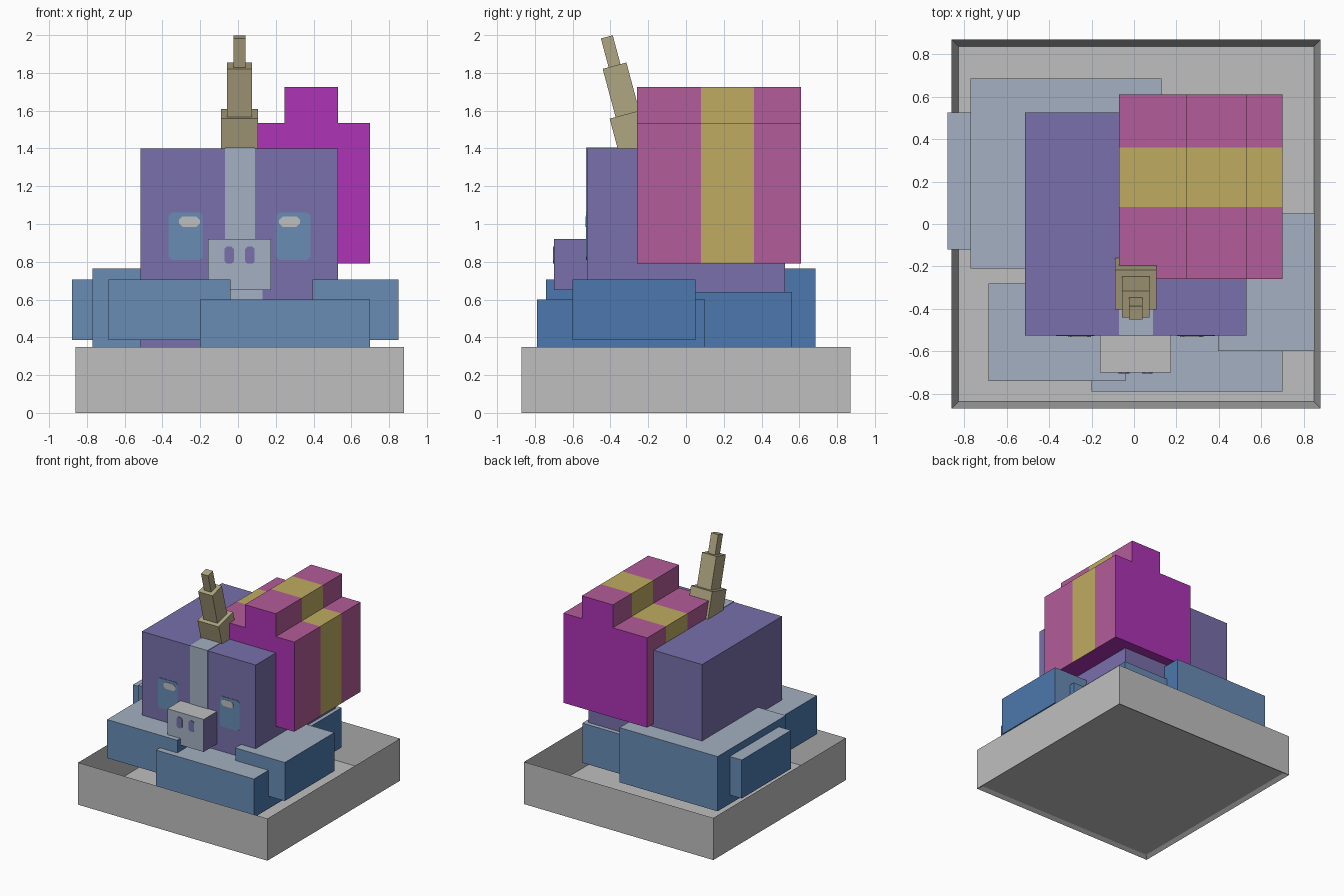
import bpy
import bmesh
from math import radians
from mathutils import Matrix, Vector

if "Cube" in bpy.data.objects:
    bpy.data.objects.remove(bpy.data.objects["Cube"])


def material(name, *srgb):
    rgba = [((c + 0.055) / 1.055) ** 2.4 for c in srgb] + [1]
    mat = bpy.data.materials.new(name)
    mat.use_nodes = True
    mat.diffuse_color = rgba
    bsdf = next(n for n in mat.node_tree.nodes if n.type == "BSDF_PRINCIPLED")
    bsdf.inputs["Base Color"].default_value = rgba
    return mat


GREY = material("stone grey", 0.75, 0.75, 0.75)
PALE = material("pale blue grey", 0.64, 0.69, 0.76)
MID = material("soft blue", 0.41, 0.55, 0.71)
DEEP = material("deep blue", 0.30, 0.47, 0.68)
PURPLE = material("dusty purple", 0.47, 0.44, 0.67)
MAGENTA = material("magenta", 0.68, 0.20, 0.71)
PINK = material("rose pink", 0.70, 0.36, 0.60)
YELLOW = material("mustard yellow", 0.75, 0.67, 0.38)
HORN = material("horn tan", 0.69, 0.65, 0.51)


def finish(bm, name, mats, rule=None):
    bm.normal_update()
    if rule:
        for f in bm.faces:
            f.material_index = rule(f)
    mesh = bpy.data.meshes.new(name)
    bm.to_mesh(mesh)
    bm.free()
    for m in mats:
        mesh.materials.append(m)
    obj = bpy.data.objects.new(name, mesh)
    bpy.context.collection.objects.link(obj)
    return obj


def box_mesh(x, y, z):
    bm = bmesh.new()
    bmesh.ops.create_cube(bm, size=1)
    for v in bm.verts:
        v.co = Vector([r[0] if c < 0 else r[1] for c, r in zip(v.co, (x, y, z))])
    return bm


def box(name, x, y, z, mats, rule=None):
    return finish(box_mesh(x, y, z), name, mats, rule)


def plate(name, x, z, y, mat, cut=0):
    """Thin panel on a front surface, with optional clipped corners."""
    bm = box_mesh(x, (y - 0.004, y + 0.002), z)
    if cut:
        edges = [e for e in bm.edges
                 if abs(e.verts[0].co.y - e.verts[1].co.y) > 0.005]
        bmesh.ops.bevel(bm, geom=edges, offset=cut, segments=1, affect="EDGES")
    return finish(bm, name, [mat])


# Tray: walls with a thin recessed floor
tray = box_mesh((-0.86, 0.88), (-0.87, 0.87), (0, 0.35))
tray.normal_update()
for sign, shift in ((1, -0.32), (-1, 0.02)):
    tray.faces.ensure_lookup_table()
    face = next(f for f in tray.faces if f.normal.z * sign > 0.9)
    bmesh.ops.inset_region(tray, faces=[face], thickness=0.045)
    bmesh.ops.translate(tray, verts=face.verts, vec=(0, 0, shift))
finish(tray, "tray", [GREY])


# Blue blocks: pale tops, soft fronts and backs, deep sides
def block_rule(f):
    return 0 if f.normal.z > 0.5 else 1 if abs(f.normal.y) > 0.5 else 2


blocks = {
    "front_right_block": ((-0.685, -0.04), (-0.74, -0.28), (0.385, 0.705)),
    "front_left_block": ((-0.20, 0.70), (-0.79, 0.10), (0.28, 0.60)),
    "left_block": ((0.395, 0.85), (-0.60, 0.05), (0.385, 0.705)),
    "back_right_block": ((-0.77, 0.13), (-0.21, 0.685), (0.31, 0.765)),
    "right_block": ((-0.88, -0.425), (-0.12, 0.525), (0.385, 0.705)),
    "back_left_block": ((-0.34, 0.56), (-0.34, 0.56), (0.31, 0.64)),
}
for name, dims in blocks.items():
    box(name, *dims, [PALE, MID, DEEP], block_rule)

# Head with a pale blaze
box("head", (-0.515, 0.53), (-0.525, 0.525), (0.35, 1.40), [PURPLE])
plate("blaze_front", (-0.07, 0.09), (0.65, 1.40), -0.525, PALE)
plate("chin_patch", (-0.04, 0.13), (0.55, 0.65), -0.525, PALE)
box("blaze_top", (-0.07, 0.09), (-0.529, -0.28), (1.398, 1.404), [PALE])

# Muzzle: pale front, grey top, purple elsewhere
box("muzzle", (-0.16, 0.175), (-0.70, -0.52), (0.65, 0.92), [PALE, GREY, PURPLE],
    lambda f: 0 if f.normal.y < -0.5 else 1 if f.normal.z > 0.5 else 2)

# Eyes, glints and nostrils, mirrored about the face centre line
MIDLINE = 0.008
for side, s in (("left", 1), ("right", -1)):
    def span(a, b):
        return sorted((MIDLINE + s * a, MIDLINE + s * b))
    plate(side + "_eye", span(0.195, 0.375), (0.81, 1.06), -0.525, MID, 0.015)
    plate(side + "_glint", span(0.21, 0.32), (0.985, 1.04), -0.528, GREY, 0.018)
    plate(side + "_nostril", span(0.03, 0.08), (0.79, 0.88), -0.70, PURPLE, 0.012)

# Leaning three-step horn
lean = Matrix.Translation((MIDLINE, -0.31, 1.583)) @ Matrix.Rotation(radians(15), 4, "X")
for name, w, z in (("horn_base", 0.195, (-0.30, 0)),
                   ("horn_middle", 0.13, (0, 0.264)),
                   ("horn_tip", 0.065, (0.264, 0.422))):
    r = (-w / 2, w / 2)
    # each step shares the horn axis
    box(name, r, r, z, [HORN]).matrix_world = lean

# Stepped pack: profile swept along y, with a yellow middle band
profile = [(-0.07, 0.79), (0.70, 0.79), (0.70, 1.535), (0.53, 1.535),
           (0.53, 1.725), (0.245, 1.725), (0.245, 1.535), (-0.07, 1.535)]
bm = bmesh.new()
rings = [[bm.verts.new((x, y, z)) for x, z in profile] for y in (-0.26, 0.08, 0.36, 0.61)]
for a, b in zip(rings, rings[1:]):
    for i in range(len(profile)):
        j = (i + 1) % len(profile)
        bm.faces.new((a[i], a[j], b[j], b[i]))
bm.faces.new(rings[0])
bm.faces.new(rings[-1])
bmesh.ops.recalc_face_normals(bm, faces=bm.faces)


def pack_rule(f):
    if abs(f.normal.y) > 0.5 or f.normal.z < -0.5:
        return 0
    return 2 if 0.1 < f.calc_center_median().y < 0.3 else 1


finish(bm, "pack", [MAGENTA, PINK, YELLOW], pack_rule)
